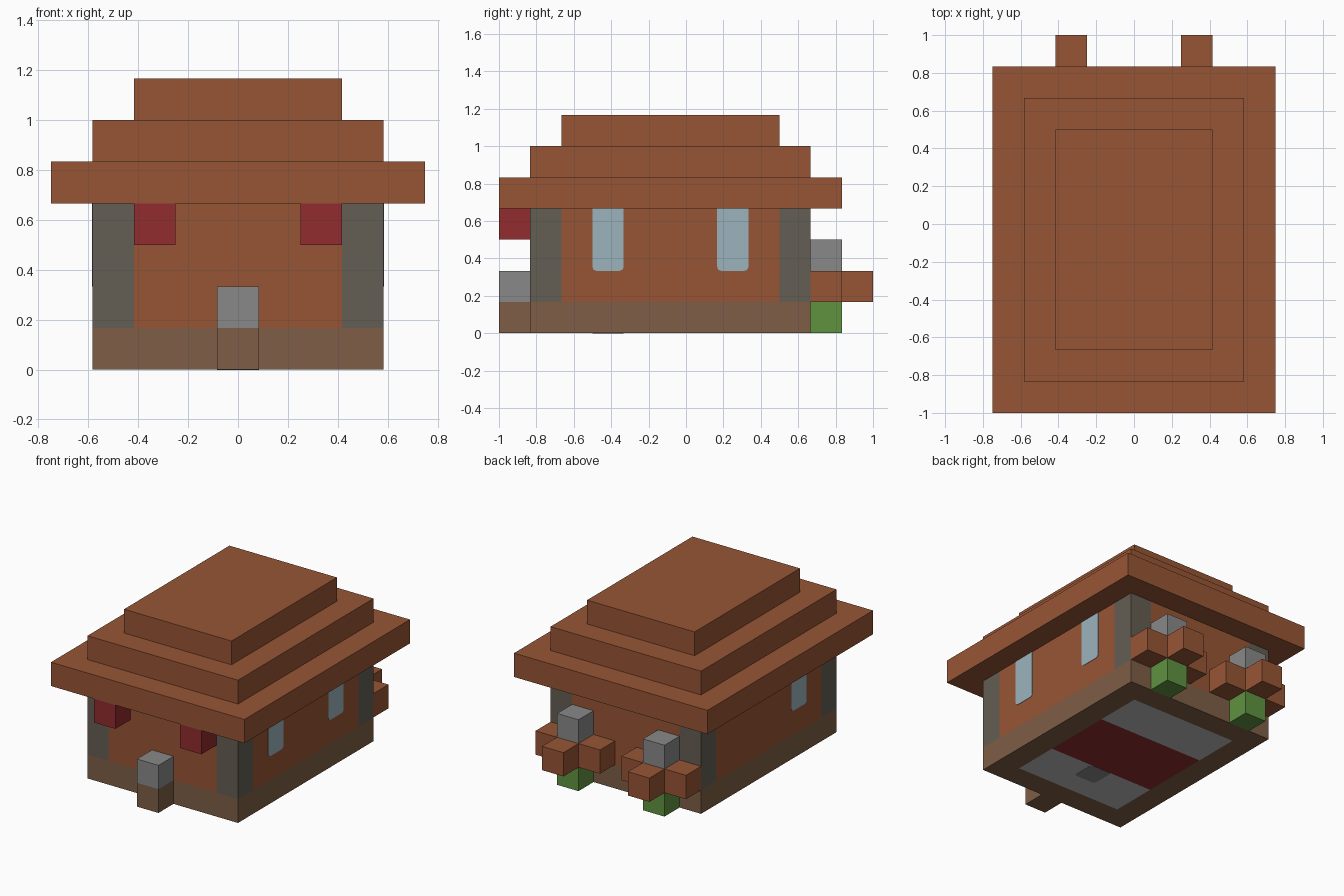
import bpy
import bmesh
from mathutils import Vector

U = 1 / 6  # one block

cube = bpy.data.objects.get("Cube")
if cube:
    bpy.data.objects.remove(cube, do_unlink=True)


def material(name, rgb):
    """Flat material from an sRGB colour, stored as linear values."""
    linear = [((c / 255 + 0.055) / 1.055) ** 2.4 for c in rgb]
    mat = bpy.data.materials.new(name)
    mat.use_nodes = True
    mat.diffuse_color = (*linear, 1)
    bsdf = mat.node_tree.nodes["Principled BSDF"]
    bsdf.inputs["Base Color"].default_value = (*linear, 1)
    bsdf.inputs["Roughness"].default_value = 0.9
    return mat


RUST = material("rust_brown", (151, 85, 53))
EARTH = material("earth_brown", (126, 94, 70))
STONE = material("pillar_stone", (100, 94, 83))
GREY = material("mid_grey", (137, 137, 137))
PALE = material("pale_grey", (187, 187, 187))
RED = material("deep_red", (145, 44, 46))
GLASS = material("pale_blue_glass", (156, 180, 188))
GREEN = material("leaf_green", (96, 146, 64))


def box(name, mat, x, y, z, unit=U, round_axis=None, keep=None):
    """Box spanning (min, max) ranges; optionally rounds edges along an axis."""
    bm = bmesh.new()
    bmesh.ops.create_cube(bm, size=1)
    spans = [(a * unit, b * unit) for a, b in (x, y, z)]
    size = Vector([b - a for a, b in spans])
    mid = Vector([(a + b) / 2 for a, b in spans])
    for v in bm.verts:
        v.co = Vector([c * s for c, s in zip(v.co, size)])
    if round_axis is not None:
        edges = [e for e in bm.edges
                 if abs((e.verts[0].co - e.verts[1].co)[round_axis]) > 1e-6
                 and (keep is None or keep(e.verts[0].co))]
        bmesh.ops.bevel(bm, geom=edges, offset=0.02, segments=2,
                        profile=0.5, affect='EDGES')
    mesh = bpy.data.meshes.new(name)
    bm.to_mesh(mesh)
    bm.free()
    mesh.materials.append(mat)
    obj = bpy.data.objects.new(name, mesh)
    obj.location = mid
    bpy.context.collection.objects.link(obj)
    return obj


# Outer footprint of the house, in blocks
X, FRONT, BACK = 3.5, -5, 4


def wall_ring(name, mat, z, corner):
    """Four walls, one block thick, with the corners filled or left open."""
    inner = X - 1
    reach = X if corner else inner
    for side, y in (("front", FRONT), ("back", BACK - 1)):
        box(f"{name}_{side}", mat, (-reach, reach), (y, y + 1), z)
    for side, x in (("left", inner), ("right", -X)):
        box(f"{name}_{side}", mat, (x, x + 1), (FRONT + 1, BACK - 1), z)


wall_ring("foundation", EARTH, (0, 1), True)
wall_ring("wall", RUST, (1, 4), False)

# Corner pillars
for xn, x in (("left", X - 1), ("right", -X)):
    for yn, y in (("front", FRONT), ("back", BACK - 1)):
        box(f"{yn}_{xn}_pillar", STONE, (x, x + 1), (y, y + 1), (1, 4))

# Floor panels with a carpet and a small round-cornered plate underneath
box("floor_front", PALE, (-2.5, 2.5), (-4, -2), (0, 1))
box("floor_carpet", RED, (-2.5, 2.5), (-2, 1), (0, 1))
box("floor_back", PALE, (-2.5, 2.5), (1, 3), (0, 1))
box("floor_plate", GREY, (-.5, .5), (-3, -2), (-.008, .02), round_axis=2)

# Stepped roof
for i, name in enumerate(("roof_eaves", "roof_middle", "roof_top")):
    box(name, RUST, (i - 4.5, 4.5 - i), (i - 6, 5 - i), (4 + i, 5 + i))

# Windows: two on the left wall, one on the right
for name, side, y in (("left_front_window", 1, -3),
                      ("left_back_window", 1, 1),
                      ("right_window", -1, -3)):
    x = sorted((side * (X - .02), side * (X + .015)))
    box(name, GLASS, x, (y, y + 1), (2, 4), round_axis=0,
        keep=lambda co: co.z < 0)

# Front post and hanging lanterns
box("post_base", EARTH, (-.5, .5), (-6, -5), (0, 1))
box("post_cap", GREY, (-.5, .5), (-6, -5), (1, 2))
for name, x in (("left", 1.5), ("right", -2.5)):
    box(f"{name}_lantern", RED, (x, x + 1), (-6, -5), (3, 4))

# Planters at the back: stem, three-armed cross and cap
for name, x in (("left", 1.5), ("right", -2.5)):
    box(f"{name}_planter_stem", GREEN, (x, x + 1), (4, 5), (0, 1))
    box(f"{name}_planter_cap", GREY, (x, x + 1), (4, 5), (2, 3))
    box(f"{name}_planter_core", RUST, (x, x + 1), (4, 5), (1, 2))
    box(f"{name}_planter_arm_back", RUST, (x, x + 1), (5, 6), (1, 2))
    box(f"{name}_planter_arm_outer", RUST, (x + 1, x + 2), (4, 5), (1, 2))
    box(f"{name}_planter_arm_inner", RUST, (x - 1, x), (4, 5), (1, 2))
